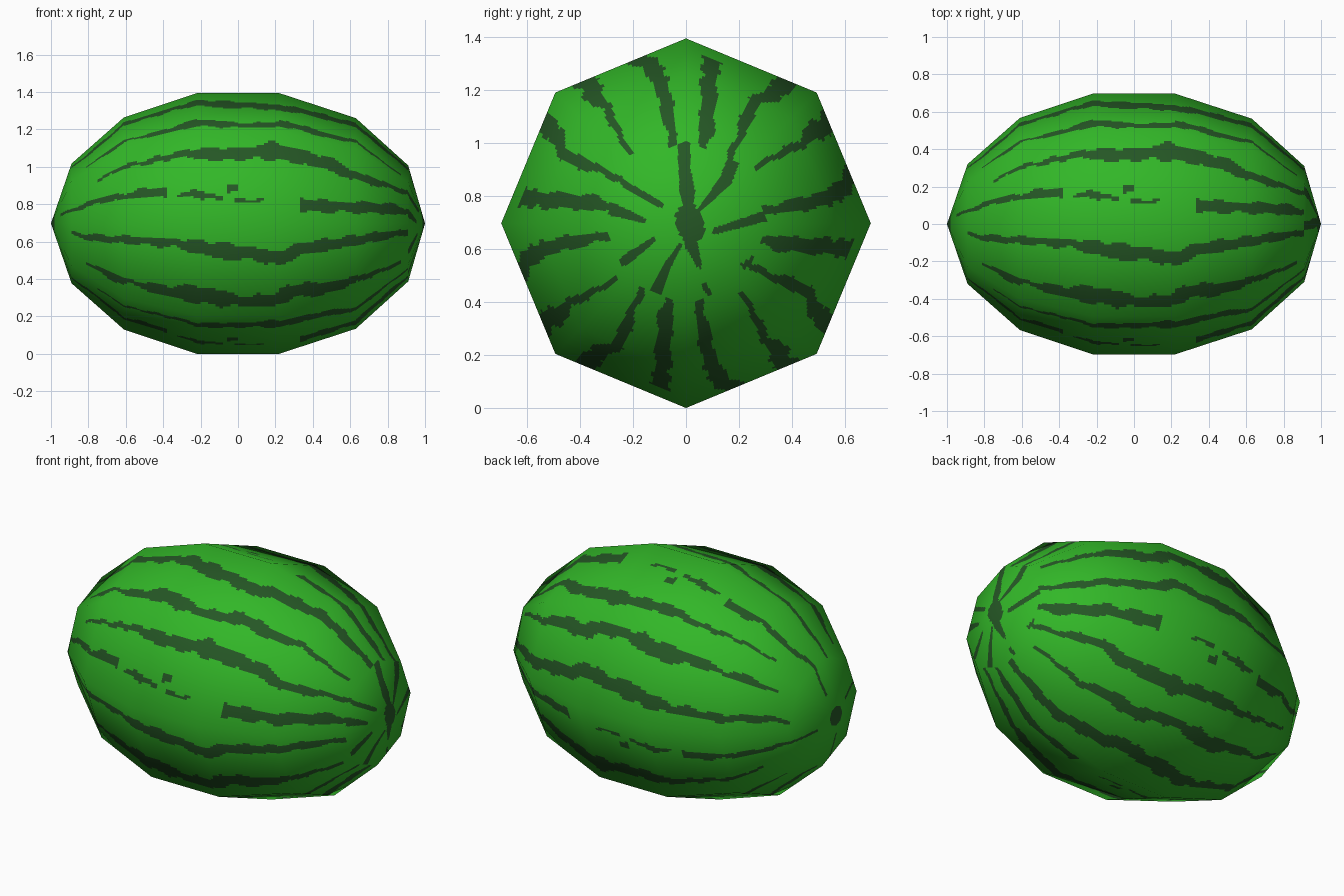
import bpy, math

if "Cube" in bpy.data.objects:
    bpy.data.objects.remove(bpy.data.objects["Cube"])

# Body profile (x, radius): low-poly, eight-sided, lying along x
PROFILE = [(-1, 0), (-.89, .32), (-.61, .567), (-.22, .697),
           (.22, .697), (.63, .563), (.91, .31), (1, 0)]
CZ, SIDES, SUB_A, SUB_L = .697, 8, 40, 22
K = math.sin(math.pi / 4)

# Stripe pieces of one quarter: (x, height from middle, width)
UPPER = [[(-.75, .23, .015), (-.62, .30, .02), (-.28, .375, .04), (-.13, .37, .07),
          (.06, .375, .06), (.18, .39, .1), (.36, .35, .065), (.47, .325, .075),
          (.6, .265, .05), (.91, .165, .02)]]
BROKEN = [[(-.95, .045, .015), (-.74, .125, .03), (-.58, .15, .03), (-.48, .165, .055),
           (-.38, .165, .05)],
          [(-.32, .15, .015), (-.23, .16, .04), (-.08, .13, .02)],
          [(-.06, .19, .04), (.01, .19, .04)],
          [(-.03, .12, .02), (.14, .125, .015)],
          [(.33, .10, .075), (.54, .09, .055), (.78, .08, .06), (.91, .065, .03)]]
MIDDLE = [[(-.89, -.05, .02), (-.8, -.075, .035), (-.34, -.105, .045), (-.1, -.145, .09),
           (.1, -.165, .06), (.22, -.19, .08), (.33, -.14, .065), (.6, -.095, .06),
           (.91, -.045, .03)]]
LOWER = [[(-.82, -.205, .015), (-.68, -.28, .04), (-.6, -.31, .03)],
         [(-.6, -.305, .015), (-.42, -.355, .05), (-.18, -.385, .1), (.04, -.42, .05),
          (.2, -.405, .07), (.3, -.36, .075), (.49, -.345, .06), (.72, -.27, .025),
          (.87, -.21, .015)]]
STRIPES = UPPER + BROKEN + MIDDLE + LOWER

# Strokes on the right end, (y, z from middle, width)
END_STROKES = [[(-.01, .32, .05), (-.005, .2, .045), (.005, .12, .06), (.01, .05, .03),
                (.02, -.08, .05), (.05, -.16, .02)],
               [(.01, .02, .1), (.02, -.02, .1)],
               [(.18, .24, .05), (.15, .16, .05), (.04, .04, .01)],
               [(-.3, .06, .055), (-.16, .01, .02)],
               [(-.25, .16, .025), (-.1, .07, .025)],
               [(-.23, -.14, .04), (-.12, -.06, .02)],
               [(-.12, -.28, .05), (-.07, -.16, .03), (-.02, -.08, .015)],
               [(.11, -.03, .025), (.31, .03, .04)],
               [(.22, -.16, .025), (.32, -.1, .03)],
               [(.07, -.24, .025), (.09, -.27, .02)]]


def lerp(a, b, f):
    return [p + (q - p) * f for p, q in zip(a, b)]


def radius(x):
    for (x0, r0), (x1, r1) in zip(PROFILE, PROFILE[1:]):
        if x <= x1:
            return r0 + (r1 - r0) * (x - x0) / (x1 - x0)
    return 0


def in_stroke(y, z, stroke):
    for a, b in zip(stroke, stroke[1:]):
        dy, dz = b[0] - a[0], b[1] - a[1]
        f = ((y - a[0]) * dy + (z - a[1]) * dz) / (dy * dy + dz * dz)
        p = lerp(a, b, min(1, max(0, f)))
        if math.hypot(y - p[0], z - p[1]) < p[2] / 2:
            return True
    return False


def is_dark(x, s, y, z):
    if x > .91:
        return any(in_stroke(y, z, st) for st in END_STROKES)
    if x < -.98:
        return True
    t = (s + 1) % 2 - 1                      # pattern repeats every quarter turn
    h = t * K * radius(x)
    for line in STRIPES:
        for a, b in zip(line, line[1:]):
            if a[0] <= x < b[0]:
                _, c, w = lerp(a, b, (x - a[0]) / (b[0] - a[0]))
                c += .004 * math.sin(47 * x + 9 * c)
                w *= 1 + .18 * math.sin(38 * x + 20 * a[1])
                if abs(h - c) < w / 2:
                    return True
    return False


# Smooth normals at the low-poly corners, along the profile
def seg_normal(i):
    (x0, r0), (x1, r1) = PROFILE[i], PROFILE[i + 1]
    d = math.hypot(x1 - x0, r1 - r0)
    return (-(r1 - r0) / d, (x1 - x0) / d)


n_seg = len(PROFILE) - 1
corner_n = [(-1, 0)]
for i in range(1, n_seg):
    a, b = seg_normal(i - 1), seg_normal(i)
    d = math.hypot(a[0] + b[0], a[1] + b[1])
    corner_n.append(((a[0] + b[0]) / d, (a[1] + b[1]) / d))
corner_n.append((1, 0))

# Fine grid laid on the flat low-poly faces
NA, NL = SIDES * SUB_A, n_seg * SUB_L
verts, normals = [], []


def ring_point(u, s):
    i = min(int(u), n_seg - 1)
    x, r = lerp(PROFILE[i], PROFILE[i + 1], u - i)
    nx, nr = lerp(corner_n[i], corner_n[i + 1], u - i)
    k = int(s)
    a, b = [(-math.cos(q * math.pi / 4), math.sin(q * math.pi / 4)) for q in (k, k + 1)]
    y, z = lerp(a, b, s - k)
    n = (nx, nr * y, nr * z)
    d = math.sqrt(sum(c * c for c in n))
    return (x, r * y, CZ + r * z), [c / d for c in n]


for i in range(NL + 1):
    for k in range(1 if i in (0, NL) else NA):
        p, n = ring_point(i / SUB_L, k / SUB_A)
        verts.append(p)
        normals.append(n)


def index(i, k):
    if i == 0:
        return 0
    if i == NL:
        return len(verts) - 1
    return 1 + (i - 1) * NA + k % NA


faces, mats = [], []
for i in range(NL):
    for k in range(NA):
        f = [index(i, k), index(i + 1, k), index(i + 1, k + 1), index(i, k + 1)]
        faces.append(list(dict.fromkeys(f)))
        s = (k + .5) / SUB_A
        p, _ = ring_point((i + .5) / SUB_L, s)
        mats.append(int(is_dark(p[0], s, p[1], p[2] - CZ)))

me = bpy.data.meshes.new("melon")
me.from_pydata(verts, [], faces)
for name, col in (("rind_green", (.032, .474, .021, 1)), ("stripe_dark_green", (.0185, .095, .0185, 1))):
    m = bpy.data.materials.new(name)
    m.diffuse_color = col
    m.use_nodes = True
    m.node_tree.nodes["Principled BSDF"].inputs["Base Color"].default_value = m.diffuse_color
    me.materials.append(m)
me.polygons.foreach_set("material_index", mats)
me.polygons.foreach_set("use_smooth", [True] * len(faces))
me.update()
me.normals_split_custom_set_from_vertices(normals)
bpy.context.collection.objects.link(bpy.data.objects.new("melon", me))
